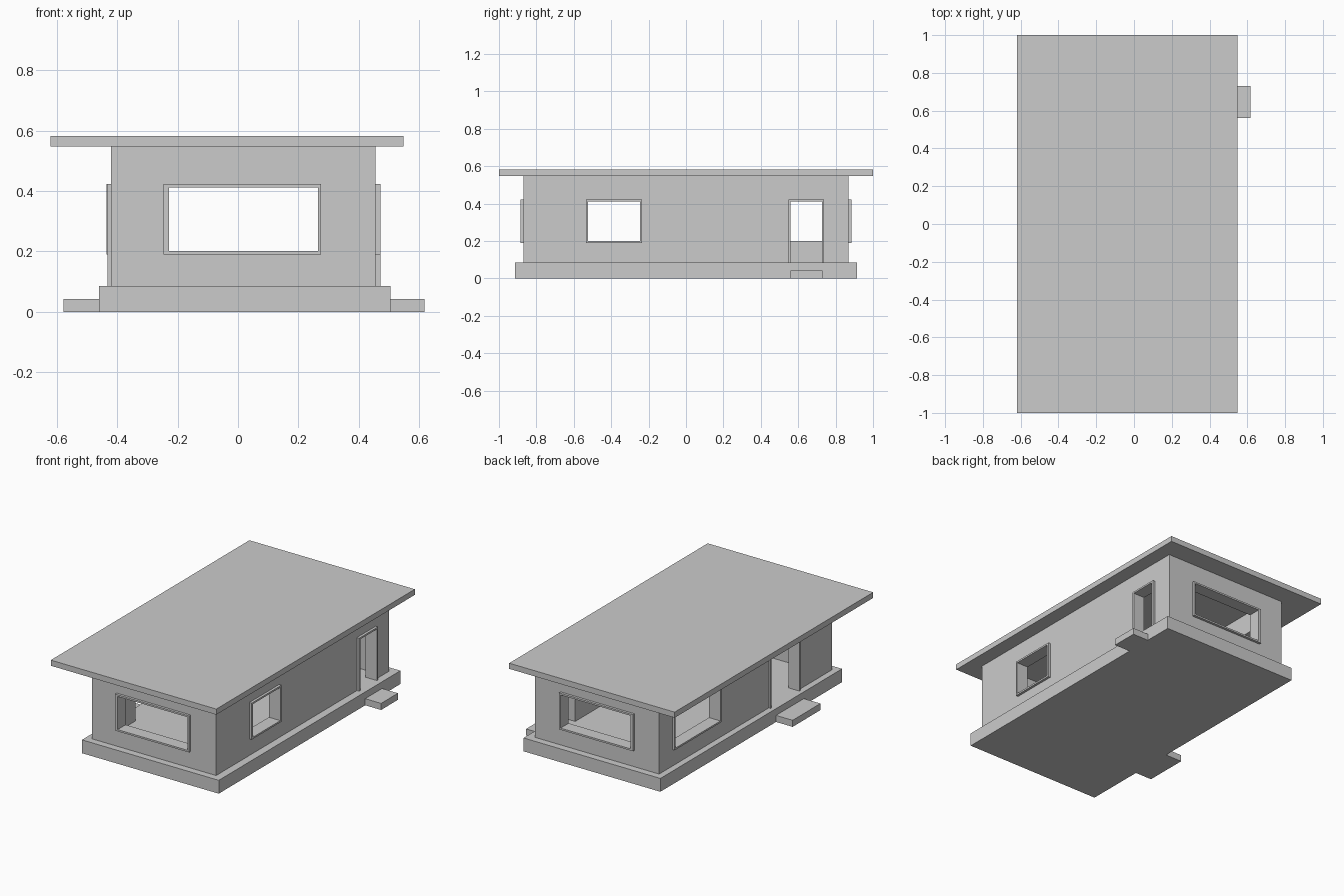
import bpy
import bmesh
from mathutils import Vector

default = bpy.data.objects.get("Cube")
if default:
    bpy.data.objects.remove(default, do_unlink=True)

grey = bpy.data.materials.new("light grey")
grey.use_nodes = True
grey.diffuse_color = (0.6, 0.6, 0.6, 1)
for node in grey.node_tree.nodes:
    if node.type == 'BSDF_PRINCIPLED':
        node.inputs["Base Color"].default_value = (0.6, 0.6, 0.6, 1)

# Main levels and wall planes
FLOOR, CEILING = 0.085, 0.547
SILL, HEAD = 0.19, 0.423
WEST, EAST, SOUTH, NORTH = -0.42, 0.455, -0.87, 0.87
THICK, BAR = 0.065, 0.011


def finish(name, bm):
    bmesh.ops.recalc_face_normals(bm, faces=bm.faces[:])
    mesh = bpy.data.meshes.new(name)
    bm.to_mesh(mesh)
    bm.free()
    mesh.materials.append(grey)
    obj = bpy.data.objects.new(name, mesh)
    bpy.context.scene.collection.objects.link(obj)
    return obj


def box(name, xs, ys, zs):
    bm = bmesh.new()
    bmesh.ops.create_cube(bm, size=1)
    for v in bm.verts:
        v.co = [r[0] + (c + 0.5) * (r[1] - r[0]) for c, r in zip(v.co, (xs, ys, zs))]
    return finish(name, bm)


def cut(target, cutter):
    mod = target.modifiers.new("opening", 'BOOLEAN')
    mod.operation = 'DIFFERENCE'
    mod.solver = 'EXACT'
    mod.object = cutter
    bpy.context.view_layer.objects.active = target
    bpy.ops.object.modifier_apply(modifier=mod.name)
    bpy.data.objects.remove(cutter, do_unlink=True)


def opening(name, axis, plane, side, span, out, first_bar=BAR, door=False):
    """Cut a hole through one wall and line it with a projecting frame."""
    a0, a1 = span
    z0 = FLOOR if door else SILL
    inner, outer = plane - side * THICK, plane + side * out
    deep = sorted((inner - side * 0.02, plane + side * 0.05))
    ranges = (deep, span) if axis == 0 else (span, deep)
    cut(walls, box("cutter", *ranges, (z0, HEAD)))

    # Frame: a flat ring (or an arch for a door) extruded through the wall
    def point(a, z):
        return Vector((inner, a, z) if axis == 0 else (a, inner, z))

    low = z0 if door else z0 + BAR
    rim = [(a0, z0), (a0, HEAD), (a1, HEAD), (a1, z0)]
    hole = [(a0 + first_bar, low), (a0 + first_bar, HEAD - BAR),
            (a1 - BAR, HEAD - BAR), (a1 - BAR, low)]
    bm = bmesh.new()
    ov = [bm.verts.new(point(*p)) for p in rim]
    iv = [bm.verts.new(point(*p)) for p in hole]
    for i in range(3 if door else 4):
        j = (i + 1) % 4
        bm.faces.new((ov[i], ov[j], iv[j], iv[i]))
    new = bmesh.ops.extrude_face_region(bm, geom=bm.faces[:])["geom"]
    shift = Vector((0, 0, 0))
    shift[axis] = outer - inner
    bmesh.ops.translate(bm, vec=shift, verts=[g for g in new if isinstance(g, bmesh.types.BMVert)])
    finish(name, bm)


# Foundation, roof slab and door steps
box("foundation", (-0.46, 0.505), (-0.915, 0.915), (0, FLOOR))
box("roof_slab", (-0.62, 0.547), (-1, 1), (CEILING, 0.583))
box("left_step", (0.505, 0.617), (0.56, 0.73), (0, 0.042))
box("right_step", (-0.577, -0.46), (-0.53, -0.25), (0, 0.042))

# Hollow walls, open at floor and roof
walls = box("walls", (WEST, EAST), (SOUTH, NORTH), (FLOOR, CEILING))
cut(walls, box("cutter", (WEST + THICK, EAST - THICK), (SOUTH + THICK, NORTH - THICK), (0, 1)))

# Windows and doors
opening("front_window_frame", 1, SOUTH, -1, (-0.247, 0.275), 0.016, first_bar=0.018)
opening("back_window_frame", 1, NORTH, 1, (-0.247, 0.275), 0.016, first_bar=0.018)
opening("left_window_frame", 0, EAST, 1, (-0.535, -0.235), 0.016)
opening("left_door_frame", 0, EAST, 1, (0.548, 0.737), 0.016, door=True)
opening("right_window_frame", 0, WEST, -1, (0.265, 0.737), 0.016)
opening("right_door_frame", 0, WEST, -1, (-0.535, -0.235), 0.012, door=True)
